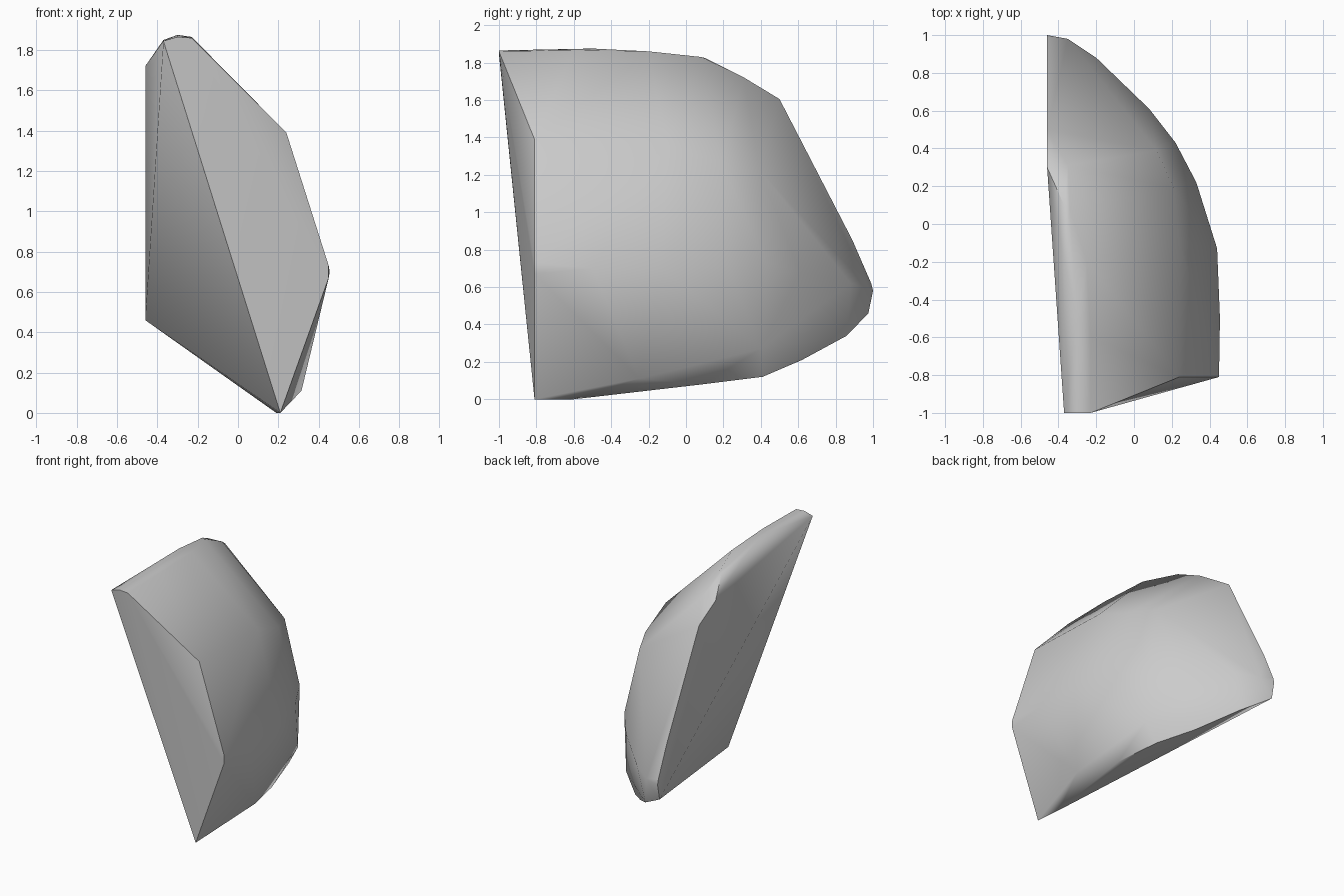
import bpy
import bmesh
import math

cube = bpy.data.objects.get("Cube")
if cube:
    bpy.data.objects.remove(cube, do_unlink=True)

# Single grey stone material
stone = bpy.data.materials.new("stone_grey")
stone.use_nodes = True
GREY = (0.6, 0.6, 0.6, 1.0)
stone.diffuse_color = GREY
stone.node_tree.nodes["Principled BSDF"].inputs["Base Color"].default_value = GREY
stone.node_tree.nodes["Principled BSDF"].inputs["Roughness"].default_value = 0.8

# Corners of the broken front face
front_break = [(-0.37, -1, 1.845), (-0.30, -1, 1.865), (-0.23, -1, 1.86),
               (0.24, -0.81, 1.39), (0.45, -0.81, 0.73), (0.45, -0.81, 0.67),
               (0.21, -0.81, 0)]

# Narrow crest, running from the front to the chipped back corner
crest = [(-0.30, -0.5, 1.875), (-0.23, -0.6, 1.865), (-0.25, -0.2, 1.86),
         (-0.37, -0.18, 1.85), (-0.34, 0.08, 1.83), (-0.37, 0.10, 1.825),
         (-0.46, 0.30, 1.72), (-0.35, 0.31, 1.72), (-0.46, 0.50, 1.605)]

# Upper shoulder of the rounded outer side
shoulder = [(0.24, -0.10, 1.365), (0.21, 0.19, 1.26), (0.12, 0.39, 1.23)]

# Widest line of the rounded outer side
girth = [(0.455, -0.5, 0.70), (0.44, -0.13, 0.70), (0.33, 0.22, 0.71),
         (0.22, 0.43, 0.73), (0.08, 0.61, 0.68), (-0.20, 0.88, 0.62),
         (-0.35, 0.98, 0.59)]

# Pointed back edge
back_edge = [(-0.46, 0.89, 0.85), (-0.46, 0.99, 0.62), (-0.46, 1.0, 0.58),
             (-0.46, 0.975, 0.46)]

# Underside rim
underside = [(0.19, -0.60, 0.0), (0.315, -0.25, 0.11), (0.22, 0.09, 0.08),
             (0.225, 0.40, 0.27), (0.14, 0.41, 0.12), (-0.05, 0.62, 0.21),
             (-0.26, 0.86, 0.34)]

# Wrap the outline points in one faceted solid
bm = bmesh.new()
for point in front_break + crest + shoulder + girth + back_edge + underside:
    bm.verts.new(point)
bmesh.ops.convex_hull(bm, input=bm.verts[:])
loose = [v for v in bm.verts if not v.link_faces]
bmesh.ops.delete(bm, geom=loose, context="VERTS")
bmesh.ops.dissolve_limit(bm, angle_limit=math.radians(1.5),
                         verts=bm.verts[:], edges=bm.edges[:])
bmesh.ops.recalc_face_normals(bm, faces=bm.faces[:])

mesh = bpy.data.meshes.new("rock_fragment")
bm.to_mesh(mesh)
bm.free()
mesh.materials.append(stone)
rock = bpy.data.objects.new("rock_fragment", mesh)
bpy.context.collection.objects.link(rock)

# Soft weathered side, crisp broken edges
bpy.ops.object.select_all(action="DESELECT")
rock.select_set(True)
bpy.context.view_layer.objects.active = rock
bpy.ops.object.shade_smooth_by_angle(angle=math.radians(42))
